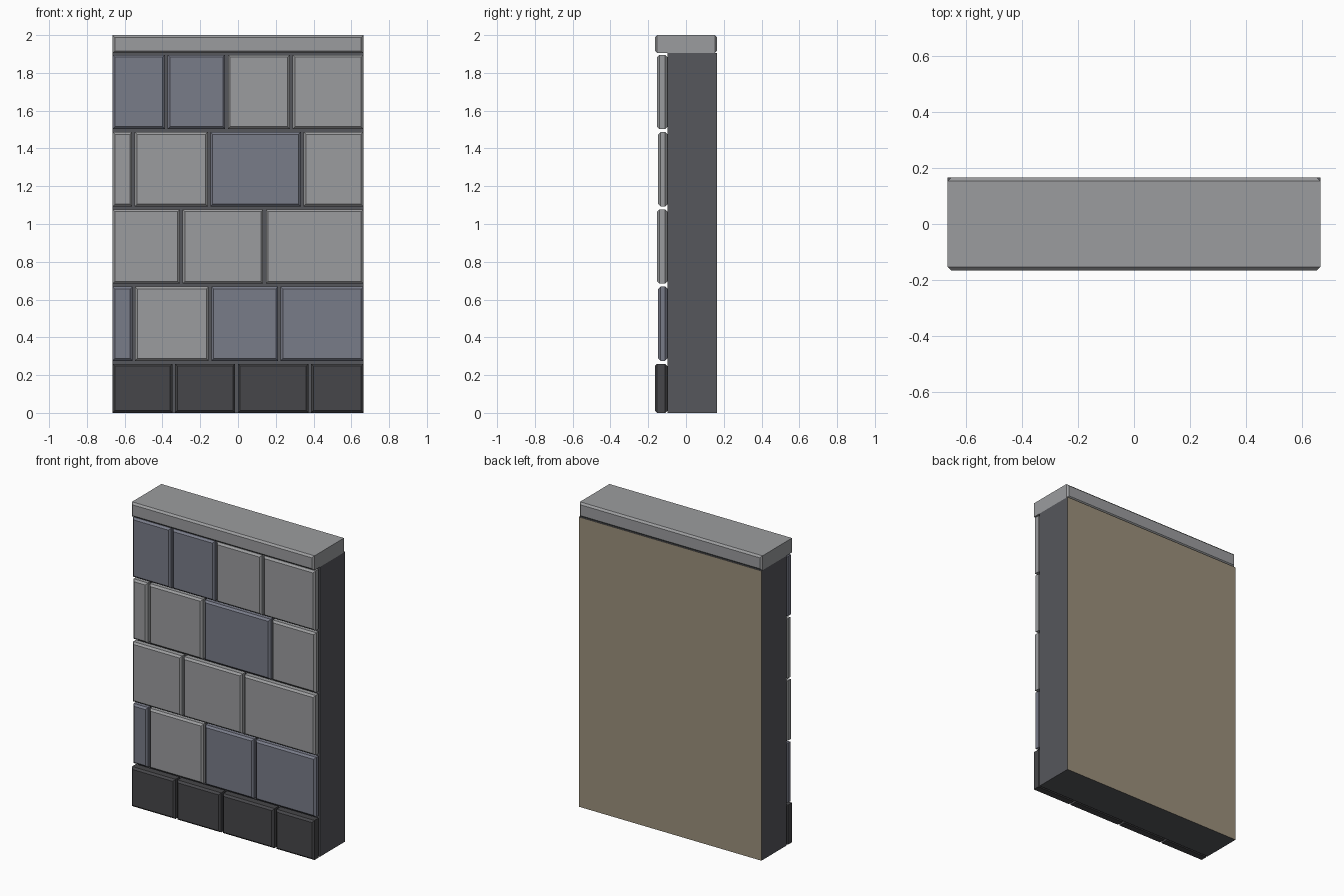
import bpy, bmesh

if "Cube" in bpy.data.objects:
    bpy.data.objects.remove(bpy.data.objects["Cube"])

HALF_X, BACK_Y, JOINT_Y = 0.664, 0.165, -0.098
CORE_TOP = 1.905
GAP, BEVEL = 0.014, 0.012


def material(name, rgb):
    m = bpy.data.materials.new(name)
    m.diffuse_color = (*rgb, 1.0)
    m.use_nodes = True
    m.node_tree.nodes["Principled BSDF"].inputs["Base Color"].default_value = m.diffuse_color
    return m


light = material("light grey stone", (0.33, 0.335, 0.345))
blue = material("blue grey stone", (0.19, 0.20, 0.25))
dark = material("dark base stone", (0.062, 0.062, 0.067))
mortar = material("mortar", (0.093, 0.095, 0.107))
plaster = material("tan plaster", (0.33, 0.28, 0.20))


def block(name, x, y, z, mats, bevel=0.0):
    """Box from (min, max) ranges; chamfers the rims of its front and back faces."""
    bm = bmesh.new()
    bmesh.ops.create_cube(bm, size=1.0)
    for v in bm.verts:
        v.co = [r[0] + (c + 0.5) * (r[1] - r[0]) for c, r in zip(v.co, (x, y, z))]
    if bevel:
        rims = [e for e in bm.edges if abs(e.verts[0].co.y - e.verts[1].co.y) < 1e-5]
        bmesh.ops.bevel(bm, geom=rims, offset=bevel, segments=1, affect='EDGES')
    bm.normal_update()
    if len(mats) > 1:  # second colour on the back face
        for f in bm.faces:
            f.material_index = 1 if f.normal.y > 0.9 else 0
    me = bpy.data.meshes.new(name)
    bm.to_mesh(me)
    bm.free()
    ob = bpy.data.objects.new(name, me)
    for m in mats:
        me.materials.append(m)
    bpy.context.collection.objects.link(ob)
    return ob


# wall core with plastered back
block("wall_core", (-HALF_X, HALF_X), (JOINT_Y, BACK_Y), (0, CORE_TOP), [mortar, plaster])

# coping along the top
block("coping", (-HALF_X, HALF_X), (-0.165, BACK_Y), (CORE_TOP, 2.0), [light], BEVEL)

# stone courses: name, z range, front y, joint positions, colours left to right
courses = [
    ("base_stone", (0.0, 0.26), -0.165, (-0.34, -0.008, 0.38), (dark,) * 4),
    ("course_1_stone", (0.276, 0.668), -0.147, (-0.552, -0.148, 0.219), (blue, light, blue, blue)),
    ("course_2_stone", (0.684, 1.077), -0.153, (-0.30, 0.14), (light,) * 3),
    ("course_3_stone", (1.093, 1.487), -0.147, (-0.554, -0.153, 0.34), (light, light, blue, light)),
    ("course_4_stone", (1.503, 1.896), -0.153, (-0.38, -0.061, 0.282), (blue, blue, light, light)),
]
for name, z, front, joints, colours in courses:
    starts = [-HALF_X] + [j + GAP / 2 for j in joints]
    ends = [j - GAP / 2 for j in joints] + [HALF_X]
    for i, (a, b, c) in enumerate(zip(starts, ends, colours)):
        block(f"{name}_{i + 1}", (a, b), (front, JOINT_Y), z, [c], BEVEL)
